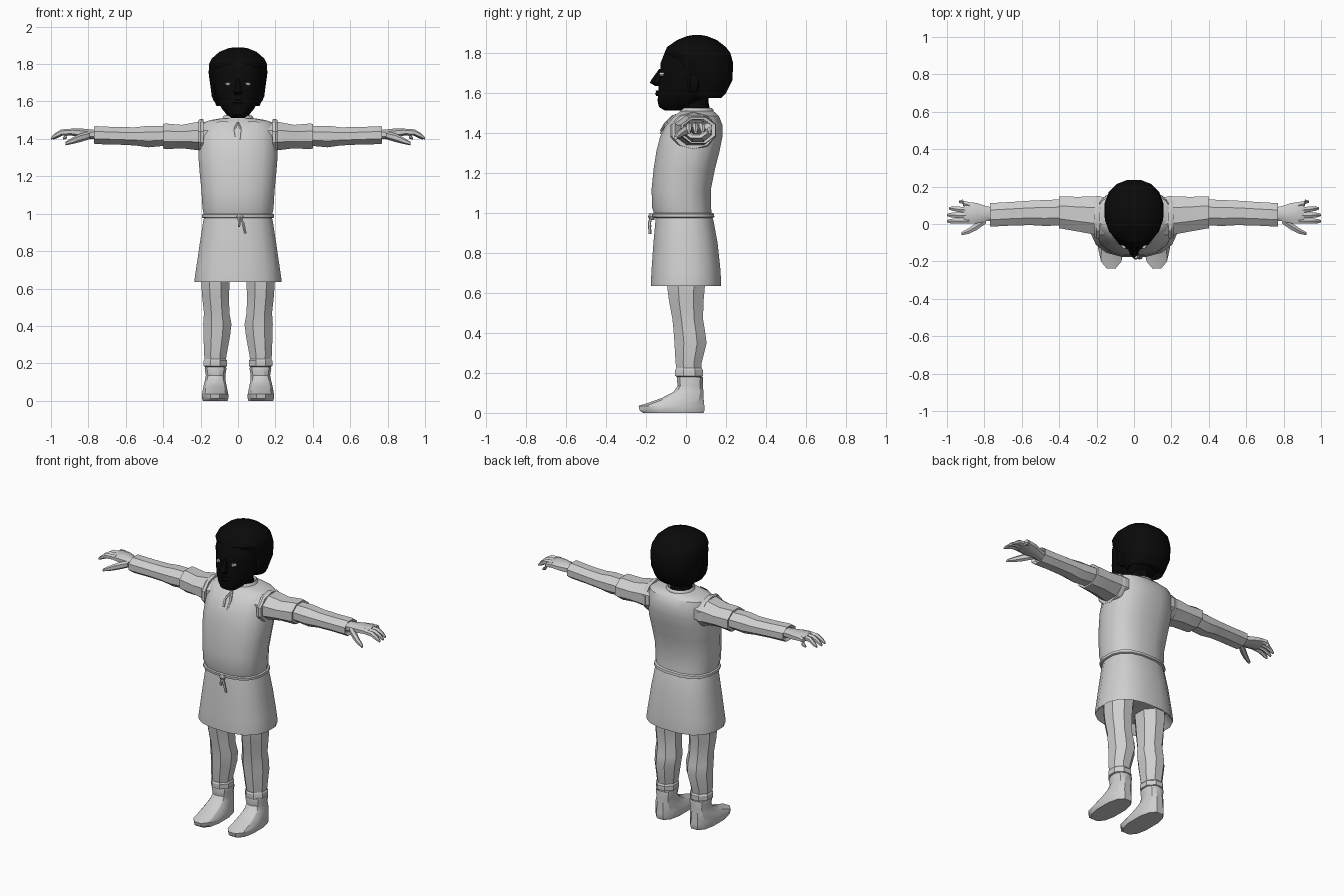
import bpy, bmesh, math


def material(name, rgb):
    m = bpy.data.materials.new(name)
    m.diffuse_color = (*rgb, 1.0)
    return m


GREY = material("cloth grey", (0.62, 0.62, 0.62))
BLACK = material("hair and face black", (0.003, 0.003, 0.003))


def finish(name, bm, mat, mirror=False, angle=30):
    bmesh.ops.recalc_face_normals(bm, faces=bm.faces)
    me = bpy.data.meshes.new(name)
    bm.to_mesh(me)
    bm.free()
    ob = bpy.data.objects.new(name, me)
    bpy.context.collection.objects.link(ob)
    me.materials.append(mat)
    bpy.ops.object.select_all(action='DESELECT')
    ob.select_set(True)
    bpy.context.view_layer.objects.active = ob
    bpy.ops.object.shade_smooth_by_angle(angle=math.radians(angle))
    if mirror:
        ob.modifiers.new("Mirror", 'MIRROR').use_mirror_merge = False
    return ob


def loft(name, rings, mat, axis='z', n=8, p=1.0, mirror=False, angle=30):
    """Skin rounded rings (t, a0, a1, b0, b1) stacked along an axis."""
    bm = bmesh.new()
    loops = []
    for t, a0, a1, b0, b1 in rings:
        loop = []
        for i in range(n):
            w = 2 * math.pi * (i + 0.5) / n
            c, s = math.cos(w), math.sin(w)
            fit = math.cos(math.pi / n) ** p  # widest corners touch the limits
            a = (a0 + a1) / 2 + (a1 - a0) / 2 * math.copysign(abs(c) ** p, c) / fit
            b = (b0 + b1) / 2 + (b1 - b0) / 2 * math.copysign(abs(s) ** p, s) / fit
            loop.append(bm.verts.new((a, b, t) if axis == 'z' else (t, a, b)))
        loops.append(loop)
    for lo, hi in zip(loops, loops[1:]):
        for i in range(n):
            j = (i + 1) % n
            bm.faces.new((lo[i], lo[j], hi[j], hi[i]))
    bm.faces.new(loops[0])
    bm.faces.new(loops[-1])
    return finish(name, bm, mat, mirror, angle)


def strand(name, pts, mat, axis='z', n=6, mirror=False):
    """Thin tapering part from points (x, y, z, radius)."""
    rings = []
    for x, y, z, r in pts:
        if axis == 'z':
            rings.append((z, x - r, x + r, y - r, y + r))
        else:
            rings.append((x, y - r, y + r, z - r, z + r))
    return loft(name, rings, mat, axis, n, 1.0, mirror, 40)


# Tunic body and skirt, hollow at the hem
tunic = loft("tunic_body", [
    (0.98, -.18, .18, -.155, .13), (1.03, -.19, .19, -.17, .125),
    (1.12, -.195, .195, -.172, .125), (1.22, -.205, .205, -.162, .145),
    (1.31, -.212, .212, -.148, .168), (1.38, -.208, .208, -.13, .182),
    (1.44, -.205, .205, -.10, .182), (1.485, -.195, .195, -.06, .165),
    (1.50, -.15, .15, -.04, .15), (1.51, -.09, .09, -.03, .135)],
    GREY, n=16, p=.8)
loft("skirt", [
    (.69, -.19, .19, -.14, .14), (.645, -.222, .222, -.165, .168),
    (.636, -.232, .232, -.176, .176), (.652, -.232, .232, -.176, .176),
    (.72, -.222, .222, -.172, .172), (.85, -.203, .203, -.163, .158),
    (.96, -.186, .186, -.153, .138), (.985, -.18, .18, -.15, .13)],
    GREY, n=16, p=.8)
loft("belt", [
    (.976, -.184, .184, -.158, .135), (.98, -.193, .193, -.168, .142),
    (.996, -.193, .193, -.17, .14), (1.0, -.184, .184, -.16, .133)],
    GREY, n=16, p=.8)
loft("belt_knot", [(.965, .0, .02, -.182, -.16), (.982, -.008, .03, -.188, -.16),
                   (.998, .0, .02, -.182, -.16)], GREY, n=6)
for i, (dx, bottom) in enumerate([(-.005, .93), (.03, .895)]):
    strand("belt_tail_%d" % i, [(.01, -.175, .98, .006),
                                (.01 + dx * .6, -.183, .95, .007),
                                (.01 + dx, -.18, bottom, .006)], GREY)

# Collar, neck lacing and rounded yoke laid over the chest
loft("collar", [(1.49, -.09, .09, -.035, .14), (1.515, -.082, .082, -.028, .138),
                (1.525, -.074, .074, -.02, .13), (1.50, -.06, .06, .0, .12)],
     GREY, n=16)
for i, (dx, bottom) in enumerate([(-.022, 1.41), (.016, 1.395)]):
    strand("neck_lace_%d" % i, [(0, -.062, 1.49, .006), (dx, -.1, 1.45, .008),
                                (dx * .7, -.125, bottom, .006)], GREY)
bm = bmesh.new()
grid = []
for r in (.055, .08, .105, .115):
    row = []
    for k in range(15):
        w = math.pi * (1 + k / 14)
        z = 1.495 + r * .9 * math.sin(w)
        row.append(bm.verts.new((r * math.cos(w), -.055 - (1.49 - z) * .75, z)))
    grid.append(row)
for a, b in zip(grid, grid[1:]):
    for k in range(14):
        bm.faces.new((a[k], a[k + 1], b[k + 1], b[k]))
yoke = finish("chest_yoke", bm, GREY)
wrap = yoke.modifiers.new("Wrap", 'SHRINKWRAP')
wrap.target = tunic
wrap.wrap_mode = 'ABOVE_SURFACE'
wrap.offset = .005

# Arms: armhole trim, wide upper sleeve, narrow lower sleeve, hand
loft("armhole_trim", [(.185, -.075, .15, 1.32, 1.50), (.2, -.078, .15, 1.32, 1.502),
                      (.212, -.07, .145, 1.325, 1.497)], GREY, 'x', 10, mirror=True)
loft("upper_sleeve", [
    (.16, -.06, .145, 1.34, 1.49), (.22, -.055, .148, 1.34, 1.49),
    (.30, -.04, .145, 1.35, 1.475), (.385, -.025, .148, 1.345, 1.482),
    (.40, -.025, .148, 1.35, 1.48), (.395, .0, .13, 1.37, 1.46)],
    GREY, 'x', 8, mirror=True)
loft("lower_sleeve", [
    (.37, -.008, .132, 1.365, 1.468), (.48, -.01, .128, 1.355, 1.47),
    (.55, -.006, .125, 1.365, 1.462), (.65, -.008, .118, 1.37, 1.463),
    (.76, -.014, .112, 1.372, 1.468), (.77, -.014, .112, 1.375, 1.465),
    (.755, .005, .095, 1.39, 1.45)], GREY, 'x', 8, mirror=True)
loft("palm", [
    (.74, .018, .085, 1.395, 1.447), (.79, .015, .095, 1.40, 1.45),
    (.84, .004, .112, 1.408, 1.456), (.89, .002, .118, 1.418, 1.456),
    (.91, .006, .112, 1.42, 1.45)], GREY, 'x', 8, .85, True)
for fy, spread, tip in ((.017, -.002, 1.0), (.045, .003, 1.0),
                        (.074, .009, .99), (.101, .018, .935)):
    mid = (.89 + tip) / 2
    strand("finger", [(.88, fy, 1.438, .015), (mid, fy + spread * .5, 1.434, .0145),
                      (tip - .02, fy + spread, 1.416, .012),
                      (tip, fy + spread, 1.403, .006)], GREY, 'x', mirror=True)
strand("thumb", [(.79, .022, 1.42, .018), (.84, -.012, 1.407, .02),
                 (.885, -.038, 1.39, .015), (.922, -.052, 1.375, .008)],
       GREY, 'x', mirror=True)

# Legs, ankle bands and shoes
loft("leg", [
    (.12, .075, .165, -.035, .07), (.20, .068, .175, -.045, .075),
    (.25, .06, .182, -.052, .078), (.35, .042, .184, -.058, .103),
    (.41, .035, .186, -.062, .095), (.47, .046, .182, -.068, .085),
    (.56, .048, .192, -.085, .088), (.64, .045, .197, -.095, .095),
    (.72, .035, .197, -.095, .10)], GREY, n=8, mirror=True)
loft("ankle_band", [
    (.18, .072, .172, -.045, .075), (.185, .058, .184, -.054, .085),
    (.215, .058, .184, -.054, .085), (.225, .066, .178, -.048, .078)],
    GREY, n=8, mirror=True)
loft("shoe", [
    (0, .055, .188, -.215, .088), (.012, .052, .192, -.232, .092),
    (.035, .052, .192, -.237, .092), (.05, .055, .19, -.19, .09),
    (.075, .06, .185, -.12, .088), (.105, .066, .178, -.062, .088),
    (.135, .068, .172, -.042, .084), (.17, .062, .178, -.046, .086),
    (.18, .064, .176, -.044, .084), (.165, .08, .16, -.03, .07)],
    GREY, n=12, p=.8, mirror=True)

# Head with neck, nose, lips, ears and eyes
loft("neck", [(1.47, -.065, .065, -.02, .125), (1.55, -.06, .06, -.025, .11),
              (1.62, -.06, .06, -.02, .11)], BLACK, n=10)
loft("face", [
    (1.512, -.035, .035, -.105, -.03), (1.53, -.06, .06, -.135, .03),
    (1.56, -.085, .085, -.142, .08), (1.60, -.108, .108, -.14, .13),
    (1.65, -.122, .122, -.135, .17), (1.70, -.13, .13, -.128, .19),
    (1.75, -.135, .135, -.127, .20), (1.80, -.128, .128, -.108, .19),
    (1.85, -.09, .09, -.06, .15)], BLACK, n=16, p=.9)
loft("nose", [(1.635, -.016, .016, -.15, -.11), (1.652, -.023, .023, -.176, -.11),
              (1.665, -.018, .018, -.17, -.11), (1.72, -.008, .008, -.133, -.11)],
     BLACK, n=6)
loft("lips", [(1.585, -.02, .02, -.148, -.12), (1.597, -.03, .03, -.155, -.12),
              (1.605, -.03, .03, -.15, -.12), (1.613, -.018, .018, -.152, -.12)],
     BLACK, n=8)
loft("ear", [(1.60, .105, .128, .02, .05), (1.63, .11, .142, .01, .07),
             (1.68, .115, .145, .01, .075), (1.70, .115, .135, .02, .06)],
     BLACK, n=6, mirror=True)
loft("eye", [(1.685, .045, .062, -.131, -.10), (1.694, .037, .07, -.132, -.10),
             (1.702, .044, .063, -.131, -.10)], GREY, n=8, mirror=True)

# Hair cap, swept back below the hairline
loft("hair", [
    (1.60, -.09, .09, .05, .165), (1.575, -.115, .115, .02, .175),
    (1.60, -.125, .125, .0, .20), (1.665, -.145, .145, -.04, .232),
    (1.75, -.157, .157, -.085, .236), (1.80, -.155, .155, -.108, .222),
    (1.83, -.14, .14, -.095, .20), (1.865, -.10, .10, -.045, .155),
    (1.885, -.05, .05, .005, .105), (1.89, -.02, .02, .035, .075)],
    BLACK, n=16, p=.92)
